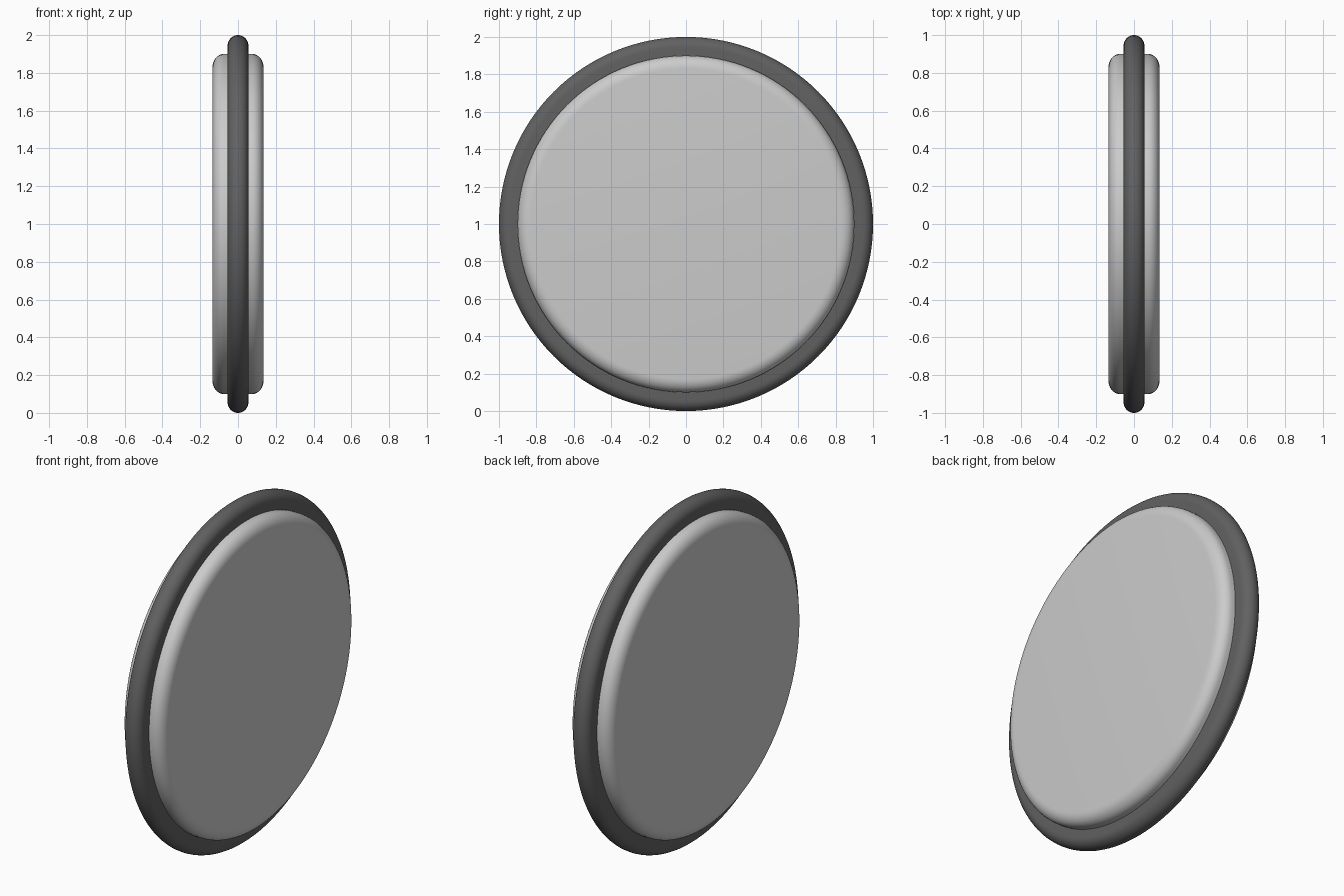
import bpy, bmesh, math

if "Cube" in bpy.data.objects:
    bpy.data.objects.remove(bpy.data.objects["Cube"])

SEG = 128


def lathe(name, half, closed, color=None):
    """Spin a mirrored (x, radius) half profile around the X axis."""
    pts = half + [(-x, r) for x, r in reversed(half) if x > 1e-6]
    bm = bmesh.new()
    rings = []
    for i in range(SEG):
        a = 2 * math.pi * i / SEG
        rings.append([bm.verts.new((x, r * math.cos(a), 1 + r * math.sin(a)))
                      for x, r in pts])
    n = len(pts)
    for i in range(SEG):
        p, q = rings[i], rings[(i + 1) % SEG]
        for j in range(n if closed else n - 1):
            k = (j + 1) % n
            bm.faces.new((p[j], p[k], q[k], q[j]))
    # flat end caps for a solid disc
    if not closed:
        bm.faces.new([r[0] for r in rings])
        bm.faces.new([r[-1] for r in rings])
    bmesh.ops.recalc_face_normals(bm, faces=bm.faces[:])
    me = bpy.data.meshes.new(name)
    bm.to_mesh(me)
    bm.free()
    ob = bpy.data.objects.new(name, me)
    bpy.context.collection.objects.link(ob)
    if color:
        mat = bpy.data.materials.new(name + "_dark")
        mat.diffuse_color = color
        mat.use_nodes = True
        mat.node_tree.nodes["Principled BSDF"].inputs["Base Color"].default_value = mat.diffuse_color
        me.materials.append(mat)
    bpy.ops.object.select_all(action='DESELECT')
    ob.select_set(True)
    bpy.context.view_layer.objects.active = ob
    bpy.ops.object.shade_smooth_by_angle(angle=math.radians(35))
    return ob


def fillet(cx, cr, rx, rr, steps=8):
    """Quarter ellipse from the flat side to the outer rim."""
    return [(cx + rx * math.cos(t), cr + rr * math.sin(t))
            for t in (math.pi / 2 * i / steps for i in range(steps + 1))]


# thick grey disc with softly rounded edges on both faces
lathe("disc_body", fillet(0.075, 0.83, 0.06, 0.07), False)

# thin dark rim band with a rounded outer edge
lathe("rim_band", [(0.055, 0.88)] + fillet(0.0, 0.945, 0.055, 0.055), True,
      (0.12, 0.12, 0.12, 1))
